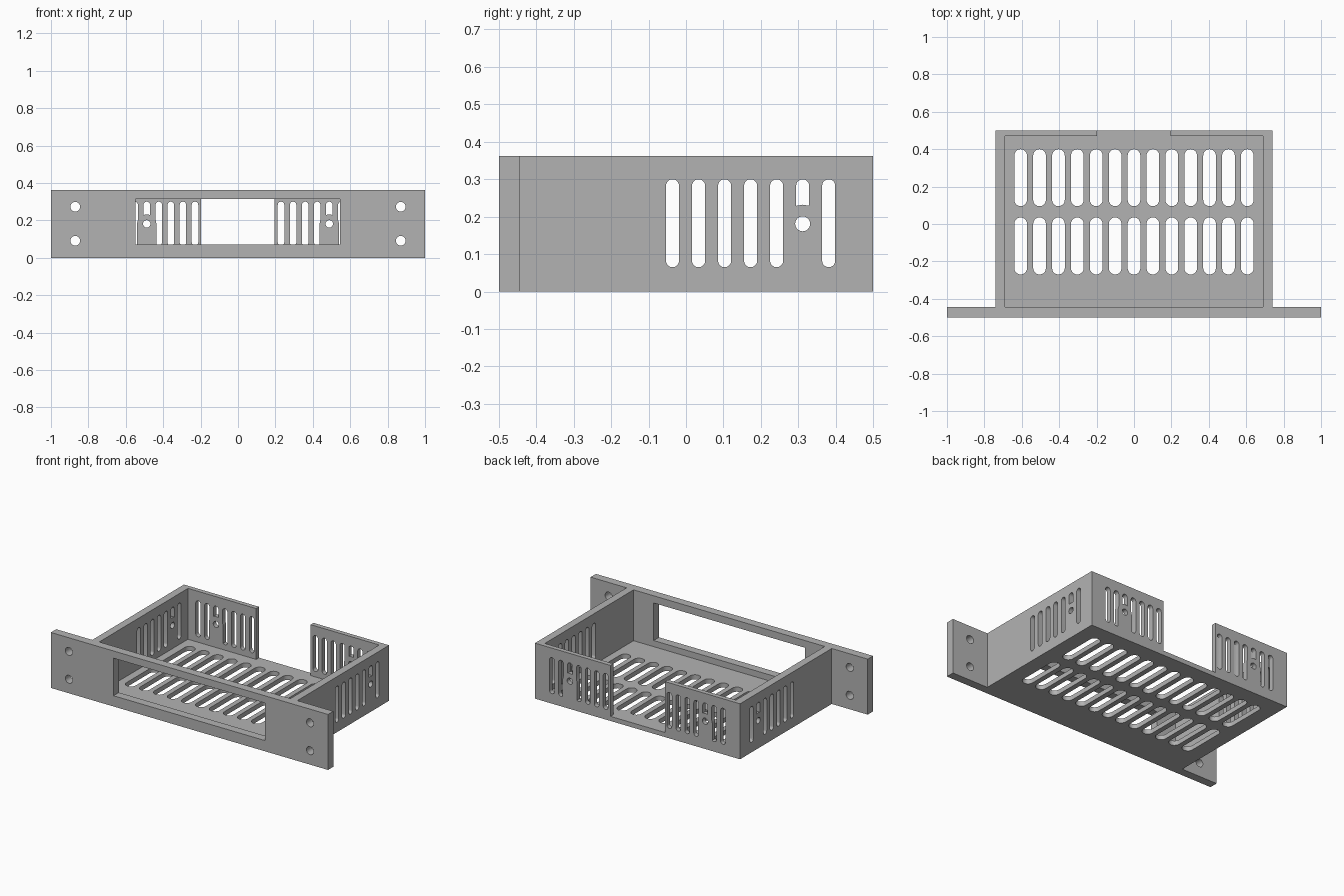
import bpy, bmesh, math
from mathutils import Vector

old = bpy.data.objects.get("Cube")
if old:
    bpy.data.objects.remove(old, do_unlink=True)

grey = bpy.data.materials.new("plain grey")
grey.use_nodes = True
colour = (0.45, 0.45, 0.45, 1)
grey.diffuse_color = colour
grey.node_tree.nodes["Principled BSDF"].inputs["Base Color"].default_value = colour


def finish(name, bm):
    bmesh.ops.recalc_face_normals(bm, faces=bm.faces)
    mesh = bpy.data.meshes.new(name)
    bm.to_mesh(mesh)
    bm.free()
    mesh.materials.append(grey)
    obj = bpy.data.objects.new(name, mesh)
    bpy.context.collection.objects.link(obj)
    return obj


def add_prism(bm, outline, axis, lo, hi):
    """Extrude a 2D outline along axis x, y or z; outline uses the other two axes in order."""
    def place(u, v):
        c = [u, v]
        c.insert("xyz".index(axis), lo)
        return c
    face = bm.faces.new([bm.verts.new(place(u, v)) for u, v in outline])
    move = Vector([hi - lo if a == axis else 0 for a in "xyz"])
    new = bmesh.ops.extrude_face_region(bm, geom=[face], use_keep_orig=True)["geom"]
    bmesh.ops.translate(bm, vec=move, verts=[g for g in new if isinstance(g, bmesh.types.BMVert)])


def rect(u0, u1, v0, v1):
    return [(u0, v0), (u1, v0), (u1, v1), (u0, v1)]


def capsule(u, v0, v1, r, n=10):
    """Upright slot outline with round ends."""
    pts = []
    for centre, start in ((v1 - r, 0), (v0 + r, math.pi)):
        pts += [(u + r * math.cos(start + math.pi * i / n),
                 centre + r * math.sin(start + math.pi * i / n)) for i in range(n + 1)]
    return pts


def circle(u, v, r, n=24):
    return [(u + r * math.cos(math.tau * i / n), v + r * math.sin(math.tau * i / n)) for i in range(n)]


def solid(name, prisms):
    bm = bmesh.new()
    for p in prisms:
        add_prism(bm, *p)
    return finish(name, bm)


def cut(obj, cutter):
    mod = obj.modifiers.new("cut", "BOOLEAN")
    mod.operation, mod.solver, mod.object = "DIFFERENCE", "EXACT", cutter
    bpy.context.view_layer.objects.active = obj
    bpy.ops.object.modifier_apply(modifier=mod.name)
    bpy.data.objects.remove(cutter, do_unlink=True)


# Front panel with wide window and four mounting holes
panel = solid("front_panel", [(rect(-1, 1, 0, 0.362), "y", -0.5, -0.445)])
openings = [(rect(-0.548, 0.545, 0.07, 0.315), "y", -0.6, -0.4)]
openings += [(circle(x, z, 0.026), "y", -0.6, -0.4) for x in (-0.87, 0.87) for z in (0.091, 0.273)]
cut(panel, solid("panel_cutter", openings))

# Open tray: floor, side walls and a back wall with a central gap
tray = solid("vented_tray", [(rect(-0.74, 0.74, -0.445, 0.5), "z", 0, 0.362)])
cut(tray, solid("cavity_cutter", [(rect(-0.69, 0.69, -0.6, 0.47), "z", 0.03, 0.5)]))
cut(tray, solid("gap_cutter", [(rect(-0.198, 0.195, 0.03, 0.5), "y", 0.4, 0.6)]))

# Two rows of floor vents
floor_vents = [(capsule(i * 0.101, y, y + 0.305, 0.034), "z", -0.1, 0.1)
               for i in range(-6, 7) for y in (-0.27, 0.095)]
cut(tray, solid("floor_vent_cutter", floor_vents))

# Wall vents, with one shortened around a round hole on every wall section
slots, plugs, holes = [], [], []


def vent_group(axis, centres, hole_at, lo, hi):
    for c in centres:
        slots.append((capsule(c, 0.065, 0.3, 0.0175), axis, lo, hi))
    plugs.append((capsule(hole_at, 0, 0.232, 0.052), axis, lo - 0.02, hi + 0.02))
    holes.append((circle(hole_at, 0.181, 0.02), axis, lo, hi))


for s in (-1, 1):
    back = [s * (0.23 + 0.0645 * i) for i in range(7)]
    vent_group("y", back, back[4], 0.45, 0.55)
    side = [-0.036 + 0.0695 * i for i in range(7)]
    vent_group("x", side, side[5], s * 0.715 - 0.05, s * 0.715 + 0.05)
slot_cutter = solid("slot_cutter", slots)
cut(slot_cutter, solid("plug", plugs))
cut(tray, slot_cutter)
cut(tray, solid("hole_cutter", holes))

# Smooth the round slot ends, keep the edges crisp
for obj in (panel, tray):
    bpy.ops.object.select_all(action="DESELECT")
    obj.select_set(True)
    bpy.context.view_layer.objects.active = obj
    bpy.ops.object.shade_smooth_by_angle(angle=math.radians(30))
